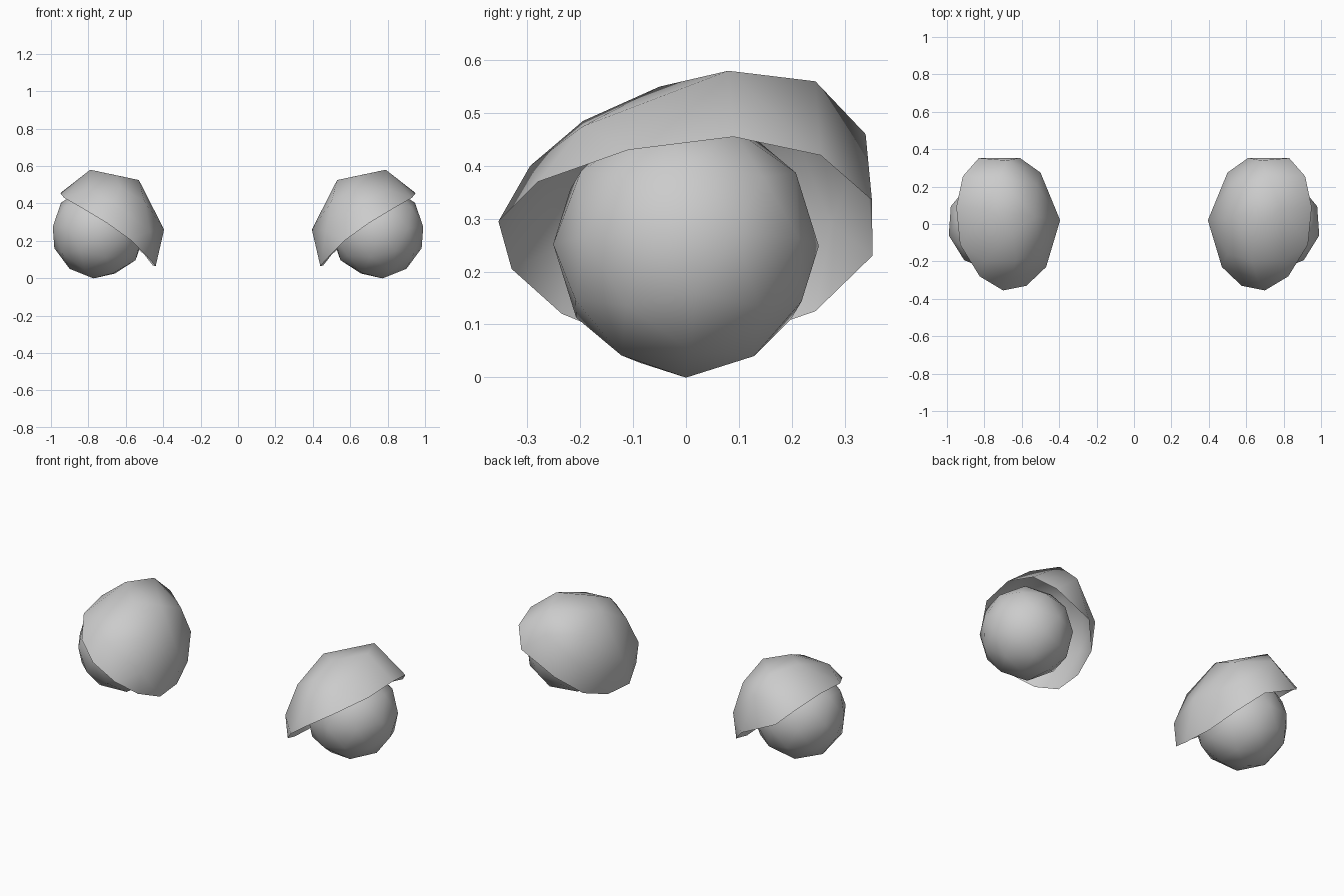
import bpy, bmesh
from math import radians
from mathutils import Matrix

if "Cube" in bpy.data.objects:
    bpy.data.objects.remove(bpy.data.objects["Cube"])


def finish(bm, name):
    """Turn a bmesh into a smooth object mirrored across x = 0."""
    mesh = bpy.data.meshes.new(name)
    bm.to_mesh(mesh)
    bm.free()
    for p in mesh.polygons:
        p.use_smooth = True
    ob = bpy.data.objects.new(name, mesh)
    bpy.context.collection.objects.link(ob)
    mod = ob.modifiers.new("mirror", 'MIRROR')
    mod.use_mirror_merge = False
    return ob


# Eyeballs: low-poly spheres, slightly tilted
bm = bmesh.new()
place = (Matrix.Translation((0.747, 0, 0.25))
         @ Matrix.Rotation(-0.1, 4, 'Y') @ Matrix.Rotation(radians(40), 4, 'Z'))
bmesh.ops.create_icosphere(bm, subdivisions=2, radius=0.252, matrix=place)
finish(bm, "eyeballs")

# Eyelids: open tilted shells, hulled from a rim loop and a few crown points
rim = [(.70, -.355, .295), (.825, -.28, .37), (.93, -.11, .43), (.95, .09, .455),
       (.915, .255, .42), (.83, .352, .335), (.61, .353, .23), (.50, .245, .125),
       (.455, .08, .068), (.44, -.10, .065), (.49, -.235, .12), (.575, -.33, .205)]
crown = [(.79, .08, .58), (.72, .245, .56), (.65, -.05, .55), (.53, .04, .525),
         (.68, .34, .46), (.52, .21, .45), (.50, .275, .29), (.395, .02, .26),
         (.47, -.23, .25), (.50, -.16, .41), (.63, -.195, .485), (.80, -.195, .475),
         (.66, -.295, .40)]
bm = bmesh.new()
rim_verts = {bm.verts.new(p) for p in rim}
for p in crown:
    bm.verts.new(p)
bmesh.ops.convex_hull(bm, input=bm.verts[:])
cap = [f for f in bm.faces if all(v in rim_verts for v in f.verts)]
bmesh.ops.delete(bm, geom=cap, context='FACES')
loose = [v for v in bm.verts if not v.link_faces]
bmesh.ops.delete(bm, geom=loose, context='VERTS')
bmesh.ops.recalc_face_normals(bm, faces=bm.faces[:])
finish(bm, "eyelids")
